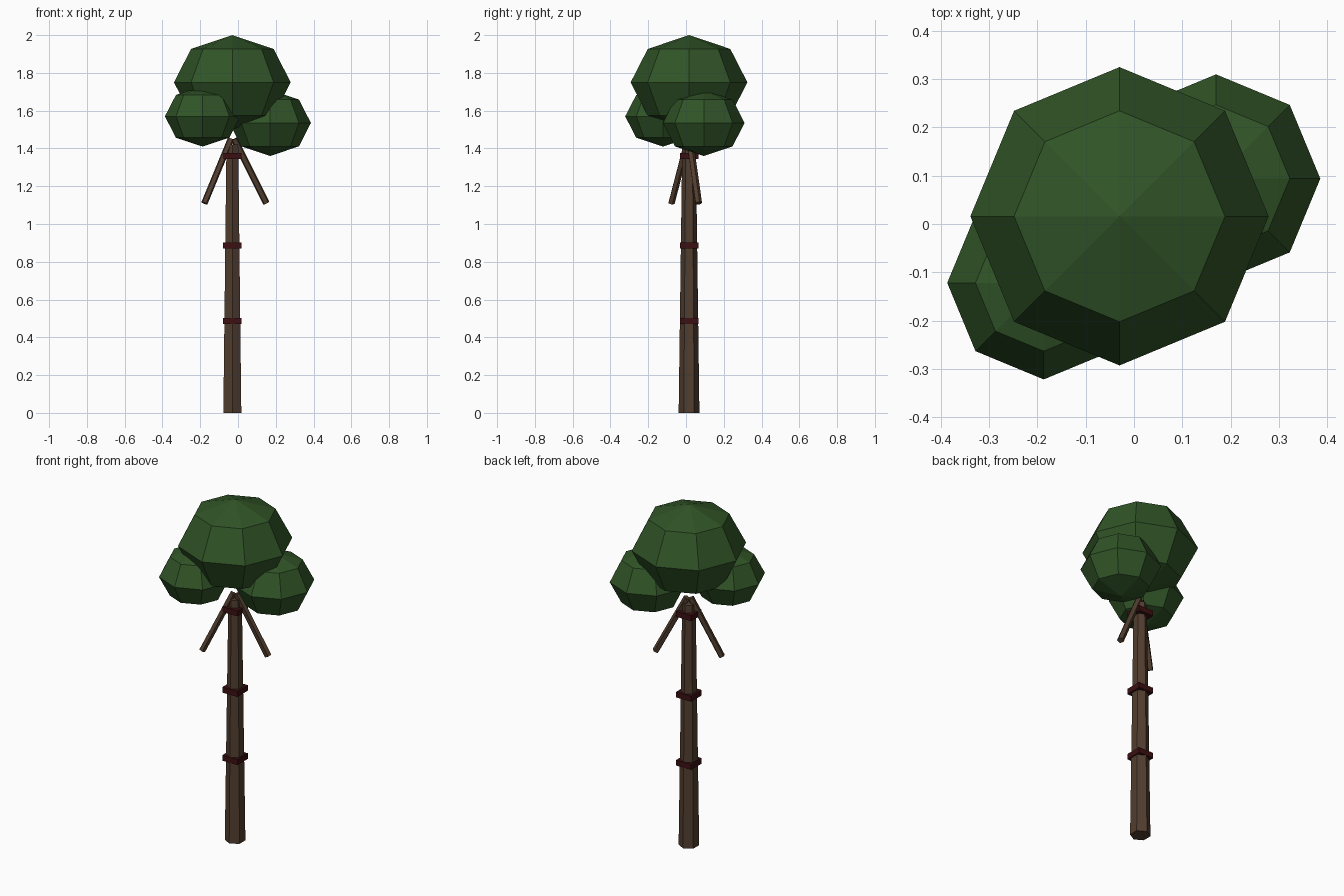
import bpy, bmesh, math
from mathutils import Vector, Matrix

if "Cube" in bpy.data.objects:
    bpy.data.objects.remove(bpy.data.objects["Cube"])

def material(name, rgb):
    m = bpy.data.materials.new(name)
    m.diffuse_color = (*rgb, 1)
    m.use_nodes = True
    m.node_tree.nodes["Principled BSDF"].inputs["Base Color"].default_value = m.diffuse_color
    return m

BARK = material("bark brown", (0.084, 0.048, 0.028))
LEAF = material("leaf green", (0.030, 0.088, 0.020))
BAND = material("dark red", (0.045, 0.005, 0.006))
CX, CY = -0.03, 0.016  # trunk axis

def finish(bm, name, mat):
    me = bpy.data.meshes.new(name)
    bm.to_mesh(me)
    bm.free()
    me.materials.append(mat)
    bpy.context.collection.objects.link(bpy.data.objects.new(name, me))

def tapered_pole(name, a, b, r1, r2, sides):
    a, b = Vector(a), Vector(b)
    d = b - a
    rot = Vector((0, 0, 1)).rotation_difference(d).to_matrix().to_4x4()
    bm = bmesh.new()
    bmesh.ops.create_cone(bm, cap_ends=True, segments=sides, radius1=r1, radius2=r2,
                          depth=d.length, matrix=Matrix.Translation((a + b) / 2) @ rot)
    finish(bm, name, BARK)

def leaf_ball(name, centre, r, rz):
    bm = bmesh.new()
    bmesh.ops.create_uvsphere(bm, u_segments=8, v_segments=4, radius=1,
                              matrix=Matrix.Translation(centre) @ Matrix.Diagonal((r, r, rz, 1)))
    finish(bm, name, LEAF)

# Hexagonal trunk
tapered_pole("trunk", (CX, CY, 0), (CX, CY, 1.42), 0.055, 0.036, 6)

# Drooping branches
tapered_pole("left_branch", (-0.178, -0.078, 1.11), (-0.038, 0.010, 1.45), 0.018, 0.018, 5)
tapered_pole("right_branch", (0.150, 0.066, 1.11), (-0.020, 0.018, 1.45), 0.019, 0.019, 5)

# Square bands around the trunk
for i, z in enumerate((0.487, 0.887, 1.36)):
    bm = bmesh.new()
    bmesh.ops.create_cube(bm, size=1, matrix=Matrix.Translation((CX, CY, z))
                          @ Matrix.Diagonal((0.098, 0.098, 0.032, 1)))
    finish(bm, f"trunk_band_{i + 1}", BAND)

# Foliage clumps
leaf_ball("main_foliage", (CX, CY, 1.75), 0.309, 0.25)
leaf_ball("right_foliage", (0.17, 0.094, 1.535), 0.216, 0.175)
leaf_ball("left_foliage", (-0.187, -0.122, 1.57), 0.2, 0.16)
